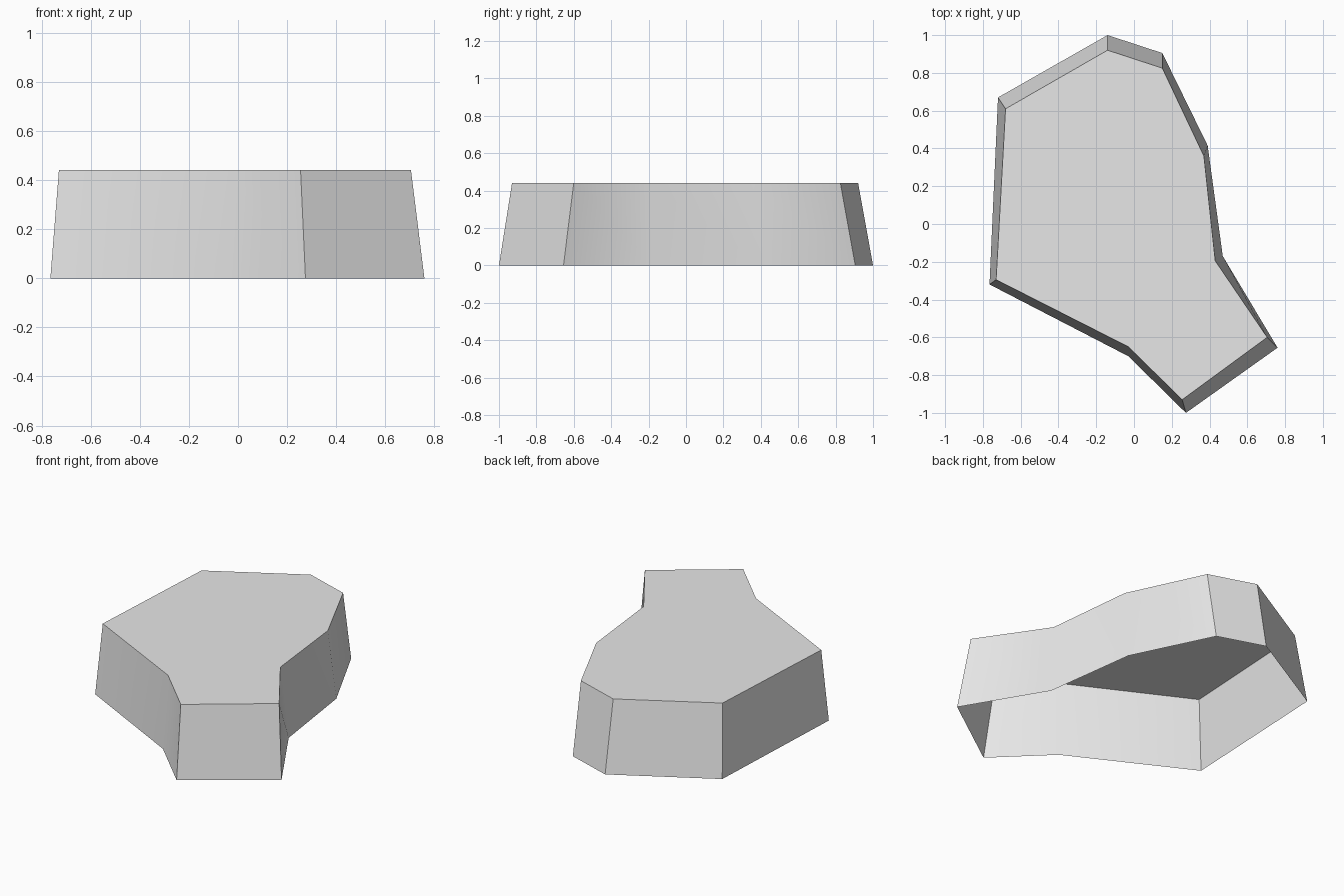
import bpy
import bmesh
import math

if "Cube" in bpy.data.objects:
    bpy.data.objects.remove(bpy.data.objects["Cube"])

HEIGHT = 0.442

# Matching outlines at the foot and at the top rim, clockwise from the back
BASE = [(-0.14, 1.0), (0.15, 0.905), (0.39, 0.415), (0.47, -0.17), (0.76, -0.655),
        (0.275, -1.0), (-0.03, -0.70), (-0.765, -0.32), (-0.72, 0.67)]
TOP = [(-0.14, 0.92), (0.15, 0.825), (0.37, 0.36), (0.43, -0.195), (0.705, -0.60),
       (0.255, -0.93), (-0.03, -0.65), (-0.73, -0.295), (-0.68, 0.61)]

grey = bpy.data.materials.new("plain_grey")
grey.diffuse_color = (0.8, 0.8, 0.8, 1.0)
grey.use_nodes = True
grey.node_tree.nodes["Principled BSDF"].inputs["Base Color"].default_value = grey.diffuse_color

# Tapered block: leaning walls and a flat top, open underneath
bm = bmesh.new()
foot = [bm.verts.new((x, y, 0)) for x, y in BASE]
rim = [bm.verts.new((x, y, HEIGHT)) for x, y in TOP]
count = len(foot)
for i in range(count):
    j = (i + 1) % count
    bm.faces.new((foot[i], rim[i], rim[j], foot[j]))
bm.faces.new(rim[::-1])

mesh = bpy.data.meshes.new("tapered_block")
bm.to_mesh(mesh)
bm.free()
mesh.materials.append(grey)
block = bpy.data.objects.new("tapered_block", mesh)
bpy.context.collection.objects.link(block)

# Soft shading across the gentle bends, crisp corners elsewhere
bpy.context.view_layer.objects.active = block
block.select_set(True)
bpy.ops.object.shade_smooth_by_angle(angle=math.radians(30))
